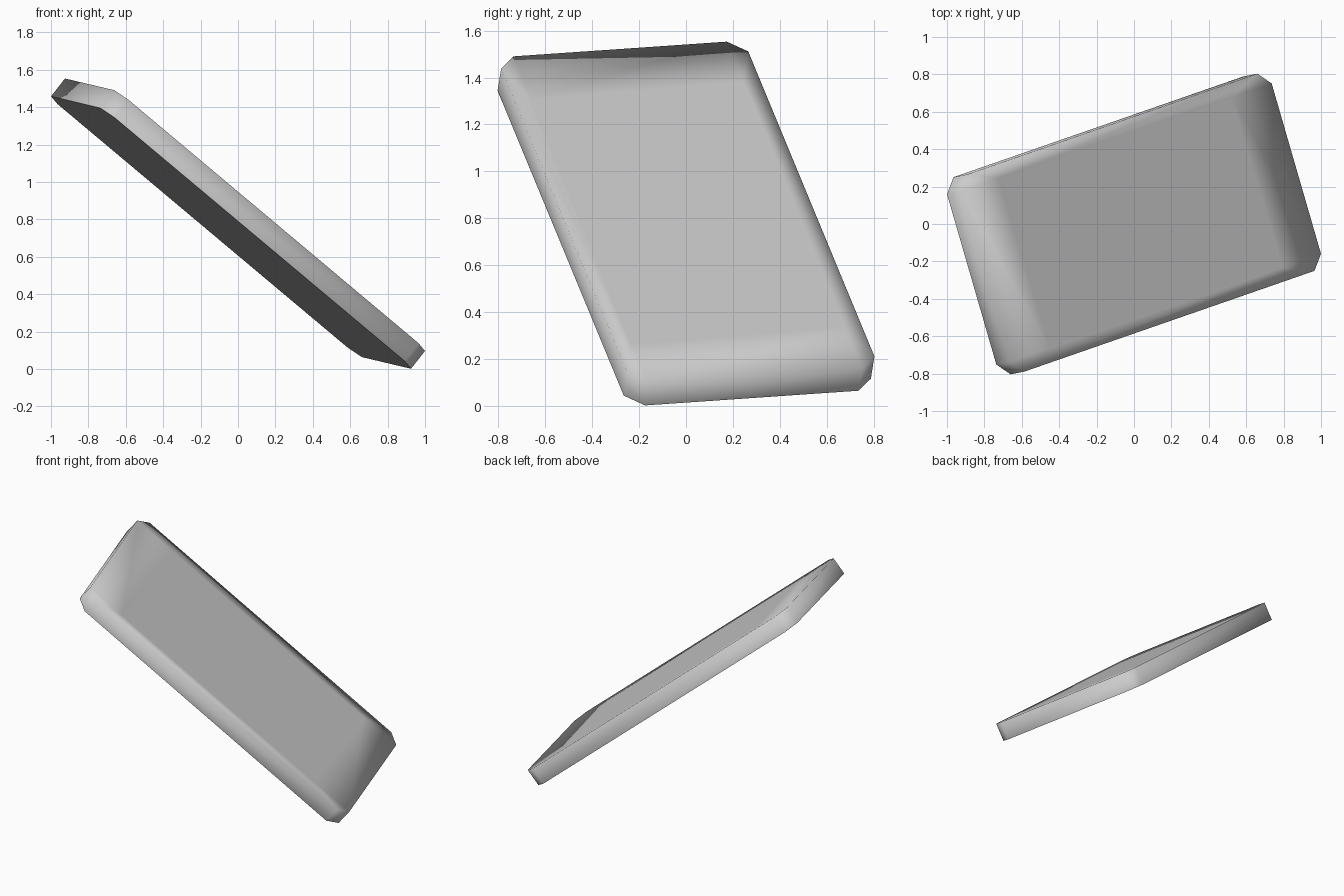
import bpy, bmesh
from mathutils import Vector, Matrix

cube = bpy.data.objects.get("Cube")
if cube:
    bpy.data.objects.remove(cube)

# Colour
grey = bpy.data.materials.new("light_grey")
grey.use_nodes = True
colour = (0.6, 0.6, 0.6, 1)
grey.diffuse_color = colour
grey.node_tree.nodes["Principled BSDF"].inputs["Base Color"].default_value = colour

# Tilted frame: length, width and face normal
u = Vector((0.74, 0.257, -0.621)).normalized()
v = Vector((-0.274, 0.96, 0.063))
v = (v - u * v.dot(u)).normalized()
n = u.cross(v)
frame = Matrix((u, v, n)).transposed().to_4x4()
frame.translation = (0, 0, 0.777)

HALF_L, HALF_W, HALF_T, CHAMFER = 1.122, 0.55, 0.061, 0.075
SCREEN_L, SCREEN_W, SCREEN_Z = 0.838, 0.474, 0.057
SIGNS = [(1, 1), (-1, 1), (-1, -1), (1, -1)]


def finish(bm, name):
    bmesh.ops.recalc_face_normals(bm, faces=bm.faces)
    mesh = bpy.data.meshes.new(name)
    bm.to_mesh(mesh)
    bm.free()
    mesh.materials.append(grey)
    obj = bpy.data.objects.new(name, mesh)
    obj.matrix_world = frame
    bpy.context.collection.objects.link(obj)
    return obj


def outline(bm, z):
    """Rectangle with cut corners, two points per corner."""
    points = []
    for sx, sy in SIGNS:
        pair = [(sx * HALF_L, sy * (HALF_W - CHAMFER), z),
                (sx * (HALF_L - CHAMFER), sy * HALF_W, z)]
        points += pair if sx * sy > 0 else pair[::-1]
    return [bm.verts.new(p) for p in points]


# Casing: back, edge walls and a smooth front border around the screen
bm = bmesh.new()
back = outline(bm, -HALF_T)
front = outline(bm, HALF_T)
inner = [bm.verts.new((sx * SCREEN_L, sy * SCREEN_W, SCREEN_Z)) for sx, sy in SIGNS]
bm.faces.new(back)
for i in range(len(back)):
    j = (i + 1) % len(back)
    bm.faces.new((back[i], back[j], front[j], front[i]))
for c in range(len(inner)):
    d = (c + 1) % len(inner)
    bm.faces.new((front[2 * c], front[2 * c + 1], inner[c]))
    bm.faces.new((front[2 * c + 1], front[2 * d], inner[d], inner[c]))
for face in bm.faces:
    face.smooth = True
for edge in bm.edges:
    if all(vert in back for vert in edge.verts):
        edge.smooth = False
finish(bm, "casing")

# Screen: flat plate closing the front opening
bm = bmesh.new()
bm.faces.new([bm.verts.new((sx * SCREEN_L, sy * SCREEN_W, SCREEN_Z)) for sx, sy in SIGNS])
finish(bm, "screen")
